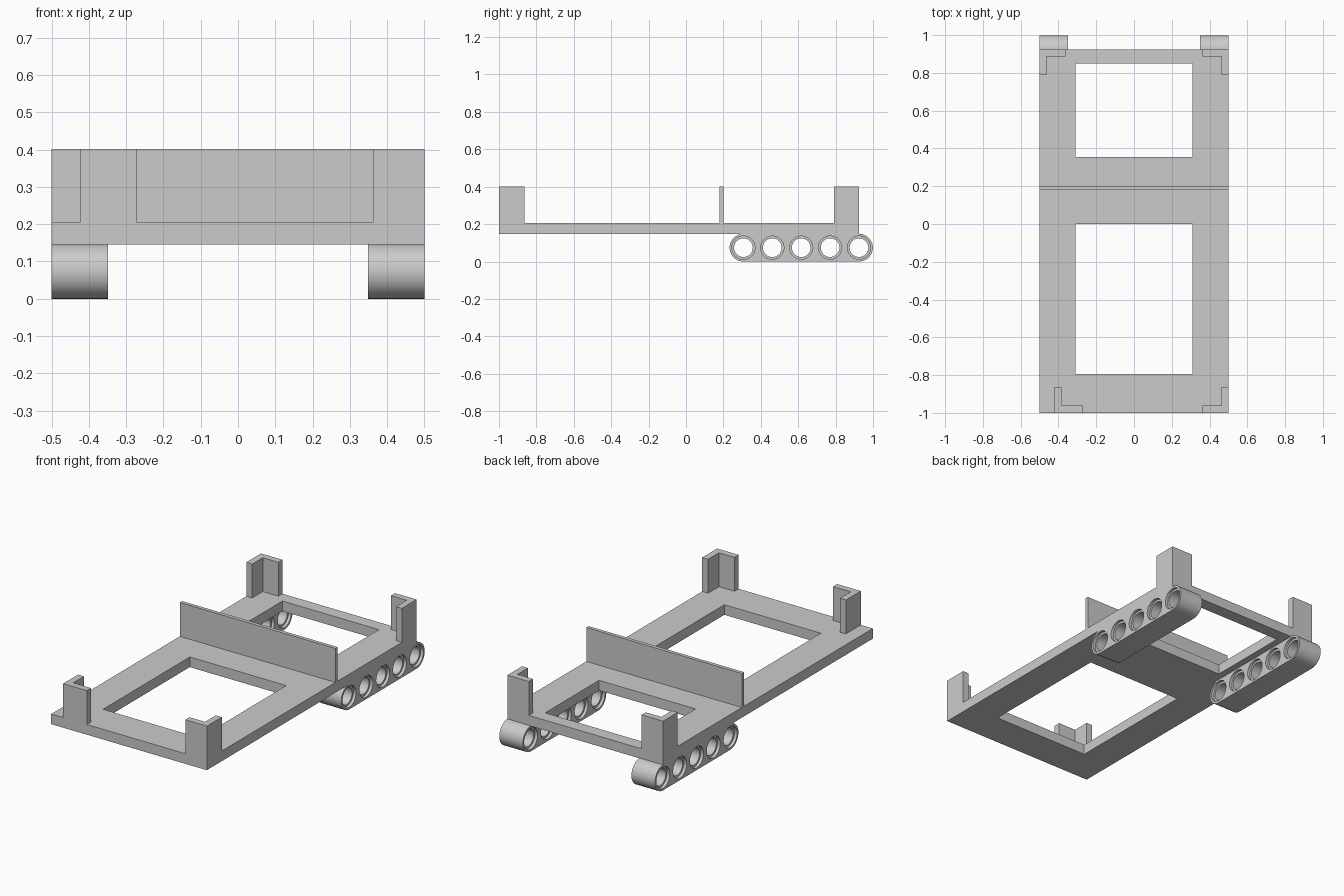
import bpy, bmesh, math
from mathutils import Matrix, Vector

if "Cube" in bpy.data.objects:
    bpy.data.objects.remove(bpy.data.objects["Cube"])

grey = bpy.data.materials.new("light grey")
grey.diffuse_color = (0.6, 0.6, 0.6, 1)
grey.use_nodes = True
grey.node_tree.nodes["Principled BSDF"].inputs["Base Color"].default_value = grey.diffuse_color


def prism(name, pts, axis, lo, hi):
    """Extrude a 2D outline: (x, y) along z, or (y, z) along x."""
    place = (lambda p, t: (p[0], p[1], t)) if axis == 'z' else (lambda p, t: (t, p[0], p[1]))
    bm = bmesh.new()
    face = bm.faces.new([bm.verts.new(place(p, lo)) for p in pts])
    ext = bmesh.ops.extrude_face_region(bm, geom=[face])
    verts = [v for v in ext['geom'] if isinstance(v, bmesh.types.BMVert)]
    shift = Vector(place((0, 0), hi - lo))
    bmesh.ops.translate(bm, verts=verts, vec=shift)
    bmesh.ops.recalc_face_normals(bm, faces=bm.faces)
    mesh = bpy.data.meshes.new(name)
    bm.to_mesh(mesh)
    bm.free()
    mesh.materials.append(grey)
    obj = bpy.data.objects.new(name, mesh)
    bpy.context.collection.objects.link(obj)
    return obj


def rect(x0, x1, y0, y1):
    return [(x0, y0), (x1, y0), (x1, y1), (x0, y1)]


def arc(cy, cz, r, a0, a1, n):
    return [(cy + r * math.cos(math.radians(a0 + (a1 - a0) * i / n)),
             cz + r * math.sin(math.radians(a0 + (a1 - a0) * i / n))) for i in range(n + 1)]


def cut(obj, cutters):
    """Subtract the cutters and remove them."""
    bpy.context.view_layer.objects.active = obj
    for c in cutters:
        mod = obj.modifiers.new("cut", 'BOOLEAN')
        mod.operation, mod.solver, mod.object = 'DIFFERENCE', 'EXACT', c
        bpy.ops.object.modifier_apply(modifier=mod.name)
        bpy.data.objects.remove(c)


# Base plate with two rectangular windows
BOTTOM, TOP, RIM = 0.146, 0.205, 0.402
BACK = 0.925
plate = prism("base_plate", rect(-0.5, 0.5, -1, BACK), 'z', BOTTOM, TOP)
cut(plate, [prism("window_cutter", rect(-0.31, 0.31, y0, y1), 'z', 0, 0.5)
            for y0, y1 in ((-0.795, 0.0), (0.355, 0.85))])

# Thin upright divider
prism("divider", rect(-0.5, 0.5, 0.18, 0.201), 'z', TOP, RIM)


# L-shaped corner posts: outer corner, direction inward, leg lengths
def corner_post(name, x, y, sx, sy, lx, ly, t=0.038):
    pts = [(0, 0), (lx, 0), (lx, t), (t, t), (t, ly), (0, ly)]
    prism(name, [(x + sx * a, y + sy * b) for a, b in pts], 'z', TOP, RIM)


corner_post("front_left_post", -0.423, -1, 1, 1, 0.152, 0.137)
corner_post("front_right_post", 0.5, -1, -1, 1, 0.138, 0.137)
corner_post("back_left_post", -0.5, BACK, 1, -1, 0.138, 0.135)
corner_post("back_right_post", 0.5, BACK, -1, -1, 0.138, 0.135)

# Rounded side beams, each with five counterbored holes
R, FIRST, PITCH = 0.074, 0.307, 0.1545
LAST = FIRST + 4 * PITCH
for side, x0, x1 in (("left", -0.5, -0.349), ("right", 0.349, 0.5)):
    outline = arc(LAST, R, R, -90, 90, 24) + arc(FIRST, R, R, 90, 270, 24)
    beam = prism(side + "_beam", outline, 'x', x0, x1)
    cutters = []
    for i in range(5):
        cy = FIRST + i * PITCH
        for r, a, b in ((0.05, x0 - 0.1, x1 + 0.1),
                        (0.062, x0 - 0.1, x0 + 0.017), (0.062, x1 - 0.017, x1 + 0.1)):
            cutters.append(prism("hole_cutter", arc(cy, R, r, 0, 360 - 360 / 32, 31), 'x', a, b))
    cut(beam, cutters)
    bpy.ops.object.select_all(action='DESELECT')
    beam.select_set(True)
    bpy.context.view_layer.objects.active = beam
    bpy.ops.object.shade_smooth_by_angle(angle=math.radians(30))
